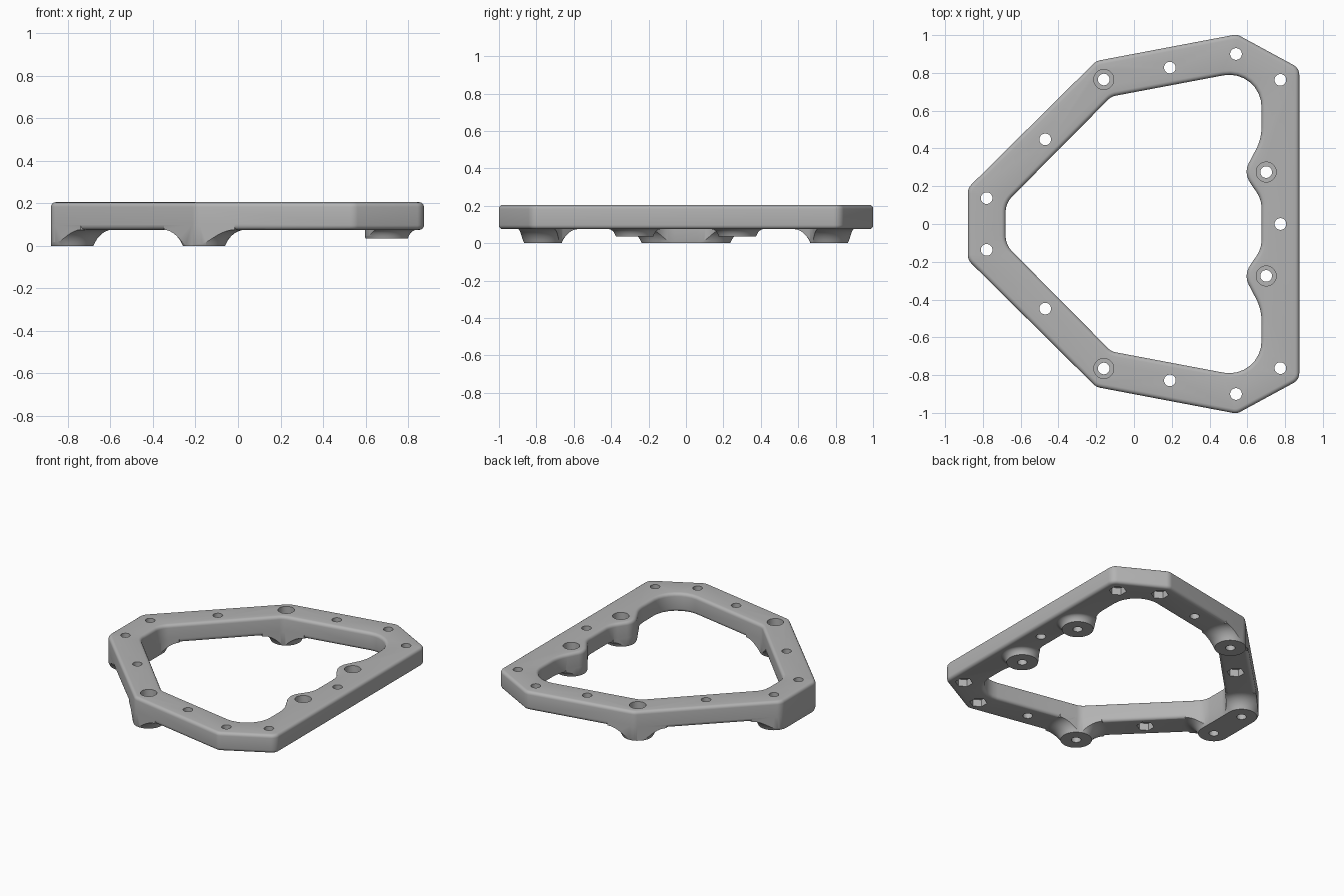
import bpy, bmesh
from math import sin, cos, tan, pi, radians
from mathutils import Vector

if "Cube" in bpy.data.objects:
    bpy.data.objects.remove(bpy.data.objects["Cube"])

TOP, UNDER = 0.205, 0.075
TAU = 2 * pi

grey = bpy.data.materials.new("light grey")
grey.use_nodes = True
grey.diffuse_color = (0.45, 0.45, 0.45, 1)
grey.node_tree.nodes["Principled BSDF"].inputs["Base Color"].default_value = (0.45, 0.45, 0.45, 1)


def finish(bm, name):
    bmesh.ops.recalc_face_normals(bm, faces=bm.faces)
    mesh = bpy.data.meshes.new(name)
    bm.to_mesh(mesh)
    bm.free()
    mesh.materials.append(grey)
    ob = bpy.data.objects.new(name, mesh)
    bpy.context.collection.objects.link(ob)
    return ob


def rounded_loop(half, steps=8):
    """Mirror half of a corner list (x, y, radius) in y and round every corner."""
    corners = half + [(x, -y, r) for x, y, r in reversed(half)]
    loop = []
    for i, (x, y, r) in enumerate(corners):
        p = Vector((x, y))
        a = (Vector(corners[i - 1][:2]) - p).normalized()
        b = (Vector(corners[(i + 1) % len(corners)][:2]) - p).normalized()
        half_angle = a.angle(b) / 2
        center = p + (a + b).normalized() * r / sin(half_angle)
        start = p + a * r / tan(half_angle) - center
        turn = (pi - 2 * half_angle) * (1 if a.cross(b) < 0 else -1)
        for k in range(steps + 1):
            t = turn * k / steps
            c, s = cos(t), sin(t)
            loop.append(center + Vector((start.x * c - start.y * s, start.x * s + start.y * c)))
    return loop


def shifted(loop, d):
    """Move a counter-clockwise loop outward by d."""
    out = []
    for i, p in enumerate(loop):
        t = (loop[(i + 1) % len(loop)] - loop[i - 1]).normalized()
        out.append(p + Vector((t.y, -t.x)) * d)
    return out


def wall(bm, rings):
    """Skin a stack of closed rings; return the first and last vertex rings."""
    rows = [[bm.verts.new(p) for p in ring] for ring in rings]
    for lo, hi in zip(rows, rows[1:]):
        for i in range(len(lo)):
            j = (i + 1) % len(lo)
            bm.faces.new((lo[i], lo[j], hi[j], hi[i]))
    return rows[0], rows[-1]


def frame_ring(name, z0, z1, bevel):
    """Ring between outer and inner outlines with rounded rims."""
    arc = [radians(22.5 * k) for k in range(5)]
    low = [(bevel * (1 - sin(a)), z0 + bevel * (1 - cos(a))) for a in arc] if bevel else [(0, z0)]
    high = [(d, z0 + z1 - z) for d, z in reversed(low)]
    bm = bmesh.new()
    ends = []
    for loop, sign in ((OUTER, -1), (INNER, 1)):
        rings = [[(p.x, p.y, z) for p in shifted(loop, sign * d)] for d, z in low + high]
        ends.append(wall(bm, rings))
    for level in (0, 1):
        rim = [bm.edges.get((e[level][i - 1], e[level][i])) for e in ends for i in range(len(e[level]))]
        bmesh.ops.triangle_fill(bm, edges=rim, use_beauty=True)
    return finish(bm, name)


def columns(name, specs, sides=40):
    """Capped columns: each spec is x, y, half stretch in y, and a (radius, z) profile."""
    bm = bmesh.new()
    for x, y, stretch, profile in specs:
        rings = []
        for r, z in profile:
            angles = [TAU * (k + 0.5) / sides for k in range(sides)]
            rings.append([(x + r * cos(a), y + r * sin(a) + (stretch if sin(a) > 0 else -stretch), z)
                          for a in angles])
        for cap in wall(bm, rings):
            bm.faces.new(cap)
    return finish(bm, name)


def flare(z0, base, spread):
    """Foot profile that sweeps out into the underside of the frame."""
    height, a0 = UNDER - z0, radians(25)
    pts = []
    for k in range(8):
        a = a0 + (pi / 2 - a0) * k / 7
        pts.append((base + spread * (cos(a0) - cos(a)) / cos(a0),
                    z0 + height * (sin(a) - sin(a0)) / (1 - sin(a0))))
    return pts + [(base + spread, UNDER + 0.04)]


def combine(ob, tool, operation):
    mod = ob.modifiers.new(operation, "BOOLEAN")
    mod.operation, mod.solver, mod.object = operation, "EXACT", tool
    bpy.context.view_layer.objects.active = ob
    bpy.ops.object.modifier_apply(modifier=mod.name)
    bpy.data.objects.remove(tool)


def both(points):
    return [(x, s * y) for x, y in points for s in (1, -1)]


# Outlines, upper half only
OUTER = rounded_loop([(0.875, 0.825, 0.06), (0.545, 1.004, 0.06), (-0.2, 0.863, 0.07), (-0.88, 0.19, 0.07)])
INNER = rounded_loop([(0.675, 0.13, 0.15), (0.58, 0.27, 0.1), (0.675, 0.45, 0.25),
                      (0.675, 0.825, 0.17), (-0.12, 0.675, 0.08), (-0.68, 0.11, 0.12)])

# Hole positions
side_feet = both([(-0.16, 0.765)])
bosses = both([(0.7, 0.275)])
end_holes = both([(-0.78, 0.137)])
nut_holes = both([(-0.47, 0.448), (0.54, 0.9), (0.775, 0.763)])
plain_holes = both([(0.19, 0.828)]) + [(0.775, 0)]

# Frame with feet that follow its walls
frame = frame_ring("frame", UNDER, TOP, 0.022)
feet = frame_ring("feet", 0, UNDER + 0.03, 0)
foot_shapes = [(x, y, 0, flare(0, 0.1, 0.095)) for x, y in side_feet]
foot_shapes += [(x, y, 0, flare(0.035, 0.1, 0.04)) for x, y in bosses]
foot_shapes.append((-0.78, 0, 0.137, flare(0, 0.1, 0.095)))
combine(feet, columns("foot_shapes", foot_shapes), "INTERSECT")
combine(frame, feet, "UNION")

# Through holes, counterbores and hexagonal nut pockets
every = side_feet + bosses + end_holes + nut_holes + plain_holes
combine(frame, columns("holes", [(x, y, 0, [(0.031, -0.1), (0.031, 0.3)]) for x, y in every], 24), "DIFFERENCE")
combine(frame, columns("counterbores", [(x, y, 0, [(0.053, 0.1), (0.053, 0.3)])
                                        for x, y in side_feet + bosses], 32), "DIFFERENCE")
combine(frame, columns("nut_pockets", [(x, y, 0, [(0.056, -0.1), (0.056, 0.125)])
                                       for x, y in nut_holes], 6), "DIFFERENCE")

# Smooth shading with crisp edges
bpy.ops.object.select_all(action="DESELECT")
frame.select_set(True)
bpy.context.view_layer.objects.active = frame
bpy.ops.object.shade_smooth_by_angle(angle=radians(30))
